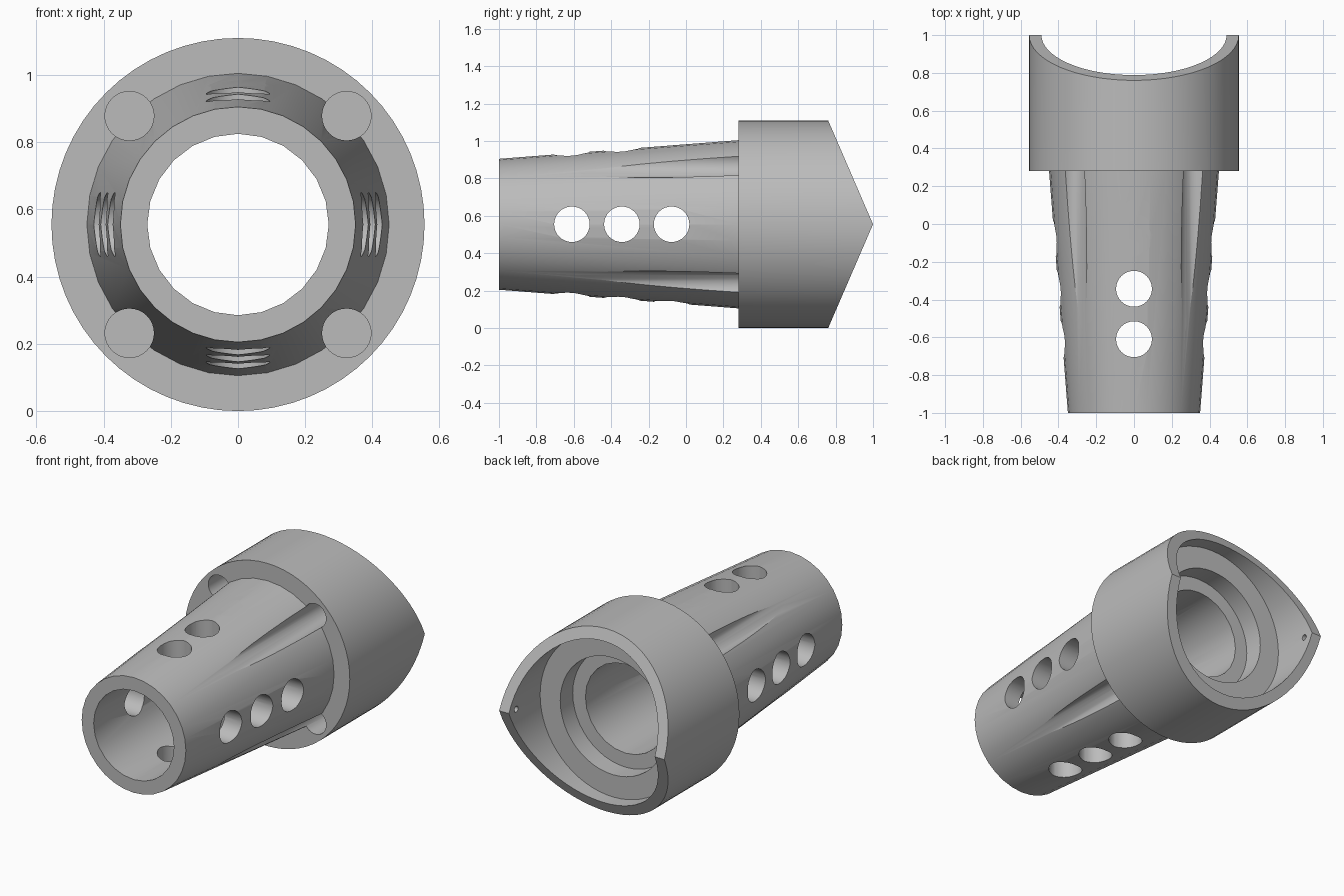
import bpy, bmesh, math
from mathutils import Matrix, Vector

if "Cube" in bpy.data.objects:
    bpy.data.objects.remove(bpy.data.objects["Cube"])

AXIS_Z = 0.555
R_COLLAR = 0.555

metal = bpy.data.materials.new("plain grey")
metal.use_nodes = True
GREY = (0.5, 0.5, 0.5, 1)
metal.diffuse_color = GREY
metal.node_tree.nodes["Principled BSDF"].inputs["Base Color"].default_value = GREY


def add_object(name, bm):
    bmesh.ops.recalc_face_normals(bm, faces=bm.faces)
    mesh = bpy.data.meshes.new(name)
    bm.to_mesh(mesh)
    bm.free()
    mesh.materials.append(metal)
    ob = bpy.data.objects.new(name, mesh)
    bpy.context.collection.objects.link(ob)
    return ob


def rod(name, start, end, r1, r2=None, sides=32):
    """Cylinder or cone running from start to end."""
    a, b = Vector(start), Vector(end)
    turn = (b - a).to_track_quat('Z', 'Y').to_matrix().to_4x4()
    bm = bmesh.new()
    bmesh.ops.create_cone(bm, cap_ends=True, segments=sides, radius1=r1,
                          radius2=r1 if r2 is None else r2, depth=(b - a).length,
                          matrix=Matrix.Translation((a + b) / 2) @ turn)
    return add_object(name, bm)


def along(name, y1, y2, r1, r2=None, sides=32, x=0, z=0):
    """Rod parallel to the main axis."""
    return rod(name, (x, y1, AXIS_Z + z), (x, y2, AXIS_Z + z), r1, r2, sides)


def combine(target, tool, operation):
    tool.hide_render = True
    mod = target.modifiers.new(operation, 'BOOLEAN')
    mod.operation = operation
    mod.solver = 'EXACT'
    mod.object = tool
    bpy.context.view_layer.objects.active = target
    bpy.ops.object.modifier_apply(modifier=mod.name)
    bpy.data.objects.remove(tool)


# Collar, its back end cut to a roof-shaped wedge
body = along("flanged_sleeve", 0.28, 1.2, R_COLLAR, sides=64)
bm = bmesh.new()
wedge = [(0, -0.1), (0.717, -0.1), (1, AXIS_Z), (0.717, 1.21), (0, 1.21)]
face = bm.faces.new([bm.verts.new((-1, y, z)) for y, z in wedge])
ext = bmesh.ops.extrude_face_region(bm, geom=[face])
bmesh.ops.translate(bm, vec=(2, 0, 0),
                    verts=[v for v in ext["geom"] if isinstance(v, bmesh.types.BMVert)])
combine(body, add_object("wedge_cutter", bm), 'INTERSECT')

# Tapered tube
combine(body, along("tapered_tube", -1, 0.4, 0.35, 0.459), 'UNION')

# Stepped socket and main bore
for y, radius, sides in ((0.70, 0.49, 64), (0.58, 0.355, 48), (-1.1, 0.27, 24)):
    combine(body, along("bore_cutter", y, 1.2, radius, sides=sides), 'DIFFERENCE')

# Four screw channels running along the tube into the collar
for sx in (-1, 1):
    for sz in (-1, 1):
        combine(body, along("channel_cutter", -0.9, 0.5, 0.073,
                            x=sx * 0.323, z=sz * 0.323), 'DIFFERENCE')

# Three round vents through the tube in both directions
for y in (-0.61, -0.343, -0.077):
    for d in (Vector((1, 0, 0)), Vector((0, 0, 1))):
        mid = Vector((0, y, AXIS_Z))
        combine(body, rod("vent_cutter", mid - d, mid + d, 0.095), 'DIFFERENCE')

# Small blind pin holes inside the two tips
combine(body, rod("pin_cutter", (-0.52, 0.93, AXIS_Z), (0.52, 0.93, AXIS_Z),
                  0.018, sides=16), 'DIFFERENCE')

bpy.ops.object.select_all(action='DESELECT')
body.select_set(True)
bpy.context.view_layer.objects.active = body
bpy.ops.object.shade_smooth_by_angle(angle=math.radians(30))
